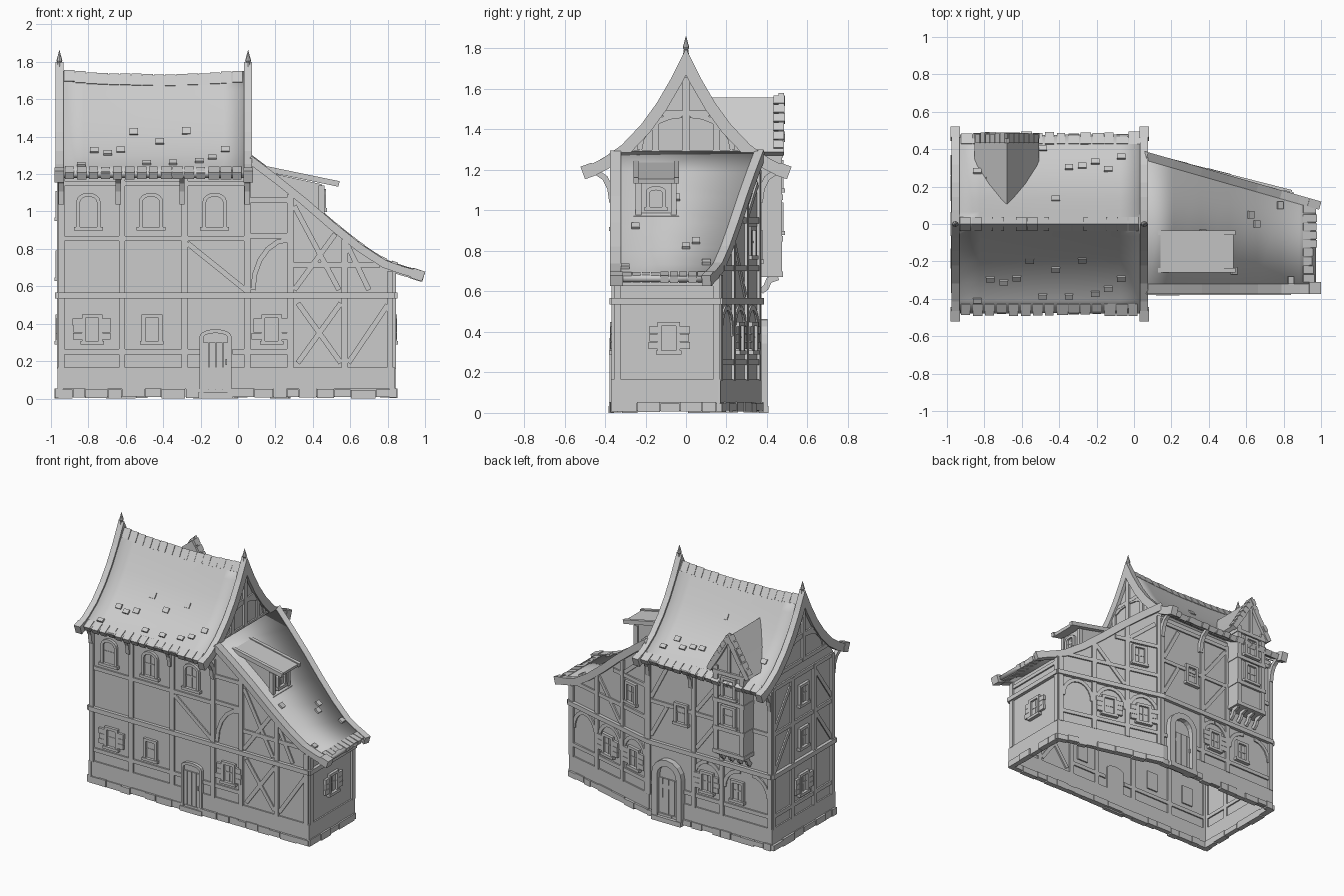
import bpy, bmesh, math, random
from mathutils import Vector

random.seed(4)
cube = bpy.data.objects.get("Cube")
if cube:
    bpy.data.objects.remove(cube)

grey = bpy.data.materials.new("plain_grey")
grey.use_nodes = True
grey.diffuse_color = (0.6, 0.6, 0.6, 1)
grey.node_tree.nodes["Principled BSDF"].inputs["Base Color"].default_value = grey.diffuse_color

def make(name, bm, smooth=False, thick=0):
    bmesh.ops.recalc_face_normals(bm, faces=bm.faces)
    me = bpy.data.meshes.new(name)
    bm.to_mesh(me)
    bm.free()
    me.materials.append(grey)
    ob = bpy.data.objects.new(name, me)
    bpy.context.collection.objects.link(ob)
    if thick:
        mod = ob.modifiers.new("thickness", "SOLIDIFY")
        mod.thickness, mod.offset = thick, 0
    if smooth:
        bpy.ops.object.select_all(action="DESELECT")
        ob.select_set(True)
        bpy.context.view_layer.objects.active = ob
        bpy.ops.object.shade_smooth_by_angle(angle=math.radians(30))
    return ob

# A wall plane: point = origin + u * tangent + z * up + depth * outward normal
def plane(origin, tangent):
    t = Vector(tangent)
    return Vector(origin), t, t.cross(Vector((0, 0, 1))).normalized()

def at(pl, u, z, d):
    return pl[0] + pl[1] * u + pl[2] * d + Vector((0, 0, z))

def prism(bm, pl, pts, d0, d1):
    a, b = ([bm.verts.new(at(pl, u, z, d)) for u, z in pts] for d in (d0, d1))
    bm.faces.new(a)
    bm.faces.new(b)
    for i in range(len(a)):
        j = (i + 1) % len(a)
        bm.faces.new((a[i], a[j], b[j], b[i]))

def strip(bm, pl, pts, w, d0, d1):
    """Bar of width w that follows a path in the plane, with mitred corners."""
    p = [Vector(q) for q in pts]
    n = [Vector((b.y - a.y, a.x - b.x)).normalized() for a, b in zip(p, p[1:])]
    rings = []
    for i, q in enumerate(p):
        a, b = n[max(i - 1, 0)], n[min(i, len(n) - 1)]
        m = (a + b).normalized()
        m *= w / 2 / max(m.dot(a), 0.35)
        rings.append([bm.verts.new(at(pl, *c, d)) for c, d in
                      ((q - m, d0), (q + m, d0), (q + m, d1), (q - m, d1))])
    for a, b in zip(rings, rings[1:]):
        for k in range(4):
            bm.faces.new((a[k], a[k - 1], b[k - 1], b[k]))
    bm.faces.new(rings[0])
    bm.faces.new(rings[-1])

def box(bm, pl, u0, u1, z0, z1, d0, d1):
    prism(bm, pl, [(u0, z0), (u1, z0), (u1, z1), (u0, z1)], d0, d1)

def sheet(rows):
    bm = bmesh.new()
    v = [[bm.verts.new(p) for p in r] for r in rows]
    for a, b in zip(v, v[1:]):
        for i in range(len(a) - 1):
            bm.faces.new((a[i], a[i + 1], b[i + 1], b[i]))
    return bm

def height(profile, u):
    for (a, za), (b, zb) in zip(profile, profile[1:]):
        if a <= u <= b:
            return za + (zb - za) * (u - a) / (b - a)
    return profile[-1][1]

def arch(u, z, w, h, rise):
    top = [(u - w / 2 * math.cos(math.pi * k / 8), z + h - rise + rise * math.sin(math.pi * k / 8))
           for k in range(9)] if rise else [(u - w / 2, z + h), (u + w / 2, z + h)]
    return [(u - w / 2, z)] + top + [(u + w / 2, z)]

def opening(bm, pl, u, z, w, h, rise=0, frame=0.02, out=0.02):
    path = arch(u, z, w, h, rise)
    prism(bm, pl, path, -0.01, 0.004)
    strip(bm, pl, path, frame, 0, out)

def window(bm, pl, u, z, w=0.09, h=0.14, rise=0, shutters=False):
    opening(bm, pl, u, z, w, h, rise)
    box(bm, pl, u - w * 0.7, u + w * 0.7, z - 0.012, z + 0.008, 0, 0.026)
    box(bm, pl, u - 0.004, u + 0.004, z, z + h, 0, 0.008)
    box(bm, pl, u - w / 2, u + w / 2, z + h / 2, z + h / 2 + 0.008, 0, 0.008)
    for s in (-1, 1) if shutters else ():
        for k in range(3):
            a, b = u + s * w * 0.56, u + s * (0.095 + random.uniform(0, 0.012))
            zk = z + 0.015 + k * 0.038
            box(bm, pl, min(a, b), max(a, b), zk, zk + 0.036, 0, 0.018)

px, py = plane((0, 0, 0), (0, 1, 0)), plane((0, 0, 0), (1, 0, 0))
front = plane((0, -0.355, 0), (1, 0, 0))
back = plane((0, 0.36, 0), (-1, 0, 0))
left = plane((-0.955, 0, 0), (0, -1, 0))
right = plane((0.83, 0, 0), (0, 1, 0))
gable = plane((0.05, 0, 0), (0, 1, 0))
slant = plane((0, 0.373, 0), (-1, 0.256, 0))

half = [(0, 1.735), (0.05, 1.635), (0.12, 1.515), (0.2, 1.405), (0.3, 1.3), (0.4, 1.23), (0.47, 1.195)]
full = [(-y, z) for y, z in half[:0:-1]] + half
lean = [(0.06, 1.28), (0.2, 1.175), (0.35, 1.055), (0.5, 0.925), (0.65, 0.805),
        (0.78, 0.72), (0.88, 0.685), (0.97, 0.66)]

# House walls, open below and towards the wing
bm = bmesh.new()
prism(bm, px, [(-0.355, 0.01)] + [(max(-0.355, min(0.36, y)), z - 0.02) for y, z in full[1:-1]]
      + [(0.36, 0.01)], -0.955, 0.05)
bmesh.ops.bisect_plane(bm, geom=bm.verts[:] + bm.edges[:] + bm.faces[:],
                       plane_co=(0, 0, 0.7), plane_no=(0, 0, 1))
drop = [f for f in bm.faces if f.calc_center_median().z < 0.02
        or (f.calc_center_median().x > 0.04 and f.calc_center_median().z < 0.7)]
bmesh.ops.delete(bm, geom=drop, context="FACES")
make("house_walls", bm)

# Wing walls with the slanted back
bm = bmesh.new()
prism(bm, py, [(0.05, 0.01)] + [(x, z - 0.015) for x, z in [(0.05, 1.28)] + lean[1:6] + [(0.83, 0.7)]]
      + [(0.83, 0.01)], -1, 0.355)
for v in bm.verts:
    if v.co.y > 0:
        v.co.y = 0.373 - 0.256 * v.co.x
drop = [f for f in bm.faces if f.calc_center_median().z < 0.02 or f.calc_center_median().x < 0.06]
bmesh.ops.delete(bm, geom=drop, context="FACES")
make("wing_walls", bm)

# Stone plinth, skirting and floor beams round the whole house
runs = {"front": (front, -0.96, 0.84), "back": (back, -0.05, 0.96), "slant": (slant, -0.84, -0.04),
        "left": (left, -0.37, 0.37), "right": (right, -0.37, 0.17)}
for name, (pl, a, b) in runs.items():
    bm = bmesh.new()
    u = a
    while u < b:
        e = min(b, u + random.uniform(0.06, 0.14))
        box(bm, pl, u, e - 0.003, random.uniform(0, 0.012), random.uniform(0.045, 0.055),
            -0.02, random.uniform(0.015, 0.026))
        u = e
    make(name + "_plinth", bm)
    bm = bmesh.new()
    box(bm, pl, a, b, 0.05, 0.165, -0.01, 0.01)
    box(bm, pl, a, b, 0.535, 0.568, -0.01, 0.024)
    make(name + "_floor_beams", bm)

def timbers(name, pl, posts, rails, braces, arcs=()):
    bm = bmesh.new()
    for u, z0, z1 in posts:
        box(bm, pl, u - 0.017, u + 0.017, z0, z1, -0.01, 0.014)
    for u0, u1, z in rails:
        box(bm, pl, u0, u1, z - 0.014, z + 0.014, -0.01, 0.011)
    for u0, z0, u1, z1 in braces:
        strip(bm, pl, [(u0, z0), (u1, z1)], 0.028, -0.01, 0.009)
    for u0, u1, z0, z1 in arcs:
        strip(bm, pl, [(u1 + (u0 - u1) * math.cos(k * math.pi / 10), z0 + (z1 - z0) * math.sin(k * math.pi / 10))
                       for k in range(6)], 0.026, -0.01, 0.009)
    make(name + "_timbers", bm)

# Timber frames
timbers("front", front, [(x, 0.16, 1.18) for x in (-0.945, -0.62, -0.285, 0.05)]
        + [(0.28, 0.16, 1.09), (0.57, 0.16, 0.85), (0.813, 0.16, 0.68)],
        [(-0.95, 0.06, 0.855), (-0.95, 0.06, 1.15), (-0.95, -0.2, 0.25), (-0.03, 0.28, 0.25),
         (0.06, 0.28, 0.87), (0.28, 0.76, 0.715), (0.06, 0.28, 1.06)],
        [(-0.27, 0.83, 0.04, 0.58), (0.3, 1.03, 0.54, 0.58), (0.52, 0.88, 0.3, 0.58), (0.32, 0.51, 0.55, 0.19),
         (0.55, 0.51, 0.32, 0.19), (0.8, 0.5, 0.59, 0.19), (0.58, 0.83, 0.7, 0.58)], [(0.08, 0.27, 0.58, 0.85)])
bays = (0.945, 0.55, 0.32, -0.05)
timbers("back", back, [(u, 0.16, 1.18) for u in bays], [(-0.05, 0.95, z) for z in (0.25, 0.855, 1.16)],
        [(-0.03, 0.6, 0.1, 0.84), (0.34, 0.6, 0.52, 0.84), (-0.03, 0.88, 0.1, 1.13), (0.53, 1.13, 0.34, 0.88)],
        [(0.32, 0.43, 0.38, 0.52), (0.55, 0.44, 0.38, 0.52), (0.57, 0.7, 0.38, 0.52), (0.93, 0.8, 0.38, 0.52)])
timbers("slant", slant, [(-0.813, 0.16, 0.68), (-0.56, 0.16, 0.85), (-0.31, 0.16, 1.06), (-0.07, 0.16, 1.2)],
        [(-0.8, -0.05, 0.25), (-0.76, -0.05, 0.715), (-0.4, -0.05, 0.95)],
        [(-0.55, 0.85, -0.33, 0.58), (-0.29, 0.97, -0.1, 1.13)],
        [(u + s * 0.11, u, 0.38, 0.52) for u in (-0.19, -0.435, -0.685) for s in (-1, 1)])
timbers("left", left, [(u, 0.16, 1.2) for u in (-0.345, -0.13, 0.13, 0.34)] + [(0, 1.28, 1.66)],
        [(-0.35, 0.35, z) for z in (0.25, 0.855, 1.19)] + [(-0.29, 0.29, 1.285), (-0.12, 0.12, 1.47)],
        [(s * 0.33, z, s * 0.15, z + 0.25) for s in (-1, 1) for z in (0.58, 0.89)],
        [(s * 0.24, s * 0.02, 1.3, 1.46) for s in (-1, 1)])
timbers("gable", gable, [(0, 1.28, 1.66), (-0.15, 1.28, 1.44), (0.15, 1.28, 1.44)],
        [(-0.32, 0.33, 1.285), (-0.12, 0.12, 1.48)], [], [(s * 0.23, s * 0.02, 1.3, 1.47) for s in (-1, 1)])
timbers("right", right, [(-0.338, 0.16, 0.68), (0.15, 0.16, 0.68)], [(-0.34, 0.15, 0.64)], [])

# Windows
bm = bmesh.new()
for x in (-0.8, -0.465, -0.125):
    window(bm, front, x, 0.91, 0.11, 0.18, 0.04)
for pl, u in ((front, -0.78), (front, 0.18), (back, 0.43), (slant, -0.19), (slant, -0.45),
              (left, 0), (right, -0.085)):
    window(bm, pl, u, 0.3, shutters=True)
for pl, u, z in ((front, -0.46, 0.3), (back, 0.68, 0.3), (back, 0.22, 0.75), (slant, -0.22, 0.77),
                 (left, 0, 0.64), (left, 0, 0.96)):
    window(bm, pl, u, z)
make("windows", bm)

# Doors with planks, handle and step
for name, pl, u, w, h, rise, fr, out in (("front_door", front, -0.12, 0.15, 0.33, 0.03, 0.02, 0.022),
                                         ("back_door", back, 0.12, 0.2, 0.41, 0.1, 0.045, 0.042)):
    bm = bmesh.new()
    opening(bm, pl, u, 0.03, w, h, rise, fr, out)
    for k in range(4):
        box(bm, pl, u + w * (k / 4 - 0.49), u + w * (k / 4 - 0.26), 0.03, h - rise, 0, 0.014)
    box(bm, pl, u + w * 0.35, u + w * 0.4, 0.18, 0.21, 0, 0.024)
    box(bm, pl, u - w * 0.6, u + w * 0.6, 0, 0.035, 0, out + 0.006)
    make(name, bm)

# Main roof with sagging ridge
sag = lambda x: 0.025 * (1 - ((x + 0.45) / 0.5) ** 2)
rows = [[(x, y, z - sag(x) * (1 - abs(y) / 0.47)) for y, z in full] for x in [-0.95 + k / 8 for k in range(9)]]
make("main_roof", sheet(rows), True, 0.035)

# Loose tiles, eave tiles and ridge tiles
bm = bmesh.new()
for s in (-1, 1):
    for k in range(12):
        x, y = -0.86 + 0.07 * k, random.uniform(0.08, 0.4)
        lift = 0.014 - sag(x) * (1 - y / 0.47)
        strip(bm, px, [(s * v, height(half, v) + lift + 0.008) for v in (y, y + 0.025)], 0.024, x, x + 0.045)
    for k in range(15):
        x = -0.925 + k * 0.064
        e = random.uniform(0.47, 0.485)
        strip(bm, px, [(s * 0.42, 1.222), (s * e, 1.19)], 0.04, x, x + random.uniform(0.045, 0.062))
for k in range(16):
    x = -0.93 + k * 0.06
    z = 1.735 - sag(x) + random.uniform(0, 0.005)
    strip(bm, px, [(-0.028, z - 0.045), (0, z), (0.028, z - 0.045)], 0.022, x, x + 0.055)
make("roof_tiles", bm)

# Bargeboards and finials on both gables
for name, x in (("left", -0.955), ("right", 0.054)):
    bm = bmesh.new()
    strip(bm, px, [(-0.5, 1.185)] + full + [(0.5, 1.185)], 0.058, x - 0.022, x + 0.022)
    for s in (-1, 1):
        strip(bm, px, [(s * 0.455, 1.205), (s * 0.51, 1.185)], 0.066, x - 0.025, x + 0.025)
    make(name + "_bargeboard", bm)
    bm = bmesh.new()
    for r0, r1, z0, z1 in ((0.02, 0.01, 1.74, 1.8), (0.008, 0.016, 1.79, 1.805), (0.016, 0, 1.805, 1.865)):
        new = bmesh.ops.create_cone(bm, cap_ends=True, segments=8, radius1=r0, radius2=r1, depth=z1 - z0)
        bmesh.ops.translate(bm, verts=new["verts"], vec=(x, 0, (z0 + z1) / 2))
    make(name + "_finial", bm)

# Curved brackets below the eaves
bm = bmesh.new()
for x in (-0.945, -0.64, -0.3, 0.05):
    for s in (-1, 1):
        strip(bm, px, [(s * 0.365, 1.04), (s * 0.375, 1.11), (s * 0.4, 1.16), (s * 0.45, 1.195)],
              0.028, x - 0.014, x + 0.014)
make("eave_brackets", bm)

# Wing roof, its edge boards and tiles
make("wing_roof", sheet([[(x, -0.355, z), (x, 0.39 - 0.285 * x, z)] for x, z in lean]), True, 0.03)
bm = bmesh.new()
ends = [(0.93, 0.672), (0.992, 0.652)]
strip(bm, py, lean, 0.042, 0.32, 0.375)
strip(bm, py, ends, 0.055, 0.31, 0.375)
edge = plane((0, 0.4, 0), (-1, 0.285, 0))
for path, w in ((lean, 0.05), (ends, 0.055)):
    strip(bm, edge, [(-x, z) for x, z in path], w, -0.04, 0.005)
make("wing_edge_boards", bm)
bm = bmesh.new()
for k in range(9):
    x, y = random.uniform(0.15, 0.85), -0.28 + k * 0.05
    strip(bm, py, [(v, height(lean, v) + 0.022) for v in (x, x + 0.03)], 0.02, -y, 0.04 - y)
    e = random.uniform(0.955, 0.975)
    strip(bm, py, [(0.9, 0.68), (e, 0.66)], 0.036, 0.27 - k * 0.046, 0.31 - k * 0.046)
make("wing_tiles", bm)

# Shed dormer on the wing
bm = bmesh.new()
prism(bm, py, [(0.15, 1.18), (0.45, 0.94), (0.45, 1.145), (0.2, 1.2)], 0.06, 0.235)
strip(bm, py, [(0.1, 1.235), (0.53, 1.145)], 0.022, 0.05, 0.25)
for y in (0.035, 0.235):
    strip(bm, py, [(0.09, 1.24), (0.54, 1.147)], 0.03, y, y + 0.025)
face = plane((0.45, 0, 0), (0, 1, 0))
box(bm, face, -0.26, -0.035, 0.95, 0.972, -0.02, 0.022)
for u in (-0.235, -0.06):
    box(bm, face, u - 0.014, u + 0.014, 0.96, 1.14, -0.02, 0.012)
window(bm, face, -0.148, 1.01, 0.08, 0.1, 0.02)
make("wing_dormer", bm)

# Oriel on the back, with corbels
bm = bmesh.new()
oriel = plane((-0.68, 0.462, 0), (-1, 0, 0))
prism(bm, oriel, [(-0.12, 0.68), (0.12, 0.68), (0.12, 1.32), (0, 1.52), (-0.12, 1.32)], -0.25, 0)
for u in (-0.108, 0.108):
    box(bm, oriel, u - 0.017, u + 0.017, 0.68, 1.32, -0.1, 0.012)
for z in (0.685, 0.86, 1.065, 1.275):
    box(bm, oriel, -0.13, 0.13, z - 0.014, z + 0.014, -0.1, 0.016)
strip(bm, oriel, [(0, 1.28), (0, 1.5)], 0.025, 0, 0.01)
for z in (0.89, 1.1):
    window(bm, oriel, 0, z, 0.1, 0.14)
for u in (-0.105, -0.035, 0.035, 0.105):
    strip(bm, px, [(0.37, 0.6), (0.395, 0.62), (0.41, 0.655), (0.455, 0.67)], 0.03, -0.69 + u, -0.67 + u)
make("oriel", bm)

# Oriel roof and its front edge
tent = [(-0.16, 1.28), (-0.08, 1.405), (0, 1.545), (0.08, 1.405), (0.16, 1.28)]
make("oriel_roof", sheet([[(-0.68 + u, y, z) for u, z in tent] for y in (0.1, 0.47)]), False, 0.028)
bm = bmesh.new()
strip(bm, oriel, tent, 0.036, -0.005, 0.022)
for s in (-1, 1):
    for k in range(6):
        a = k / 6
        strip(bm, oriel, [(s * 0.16 * v, 1.56 - 0.265 * v) for v in (a, a + 0.14)], 0.03,
              -0.03, random.uniform(0.015, 0.03))
make("oriel_roof_edge", bm)
